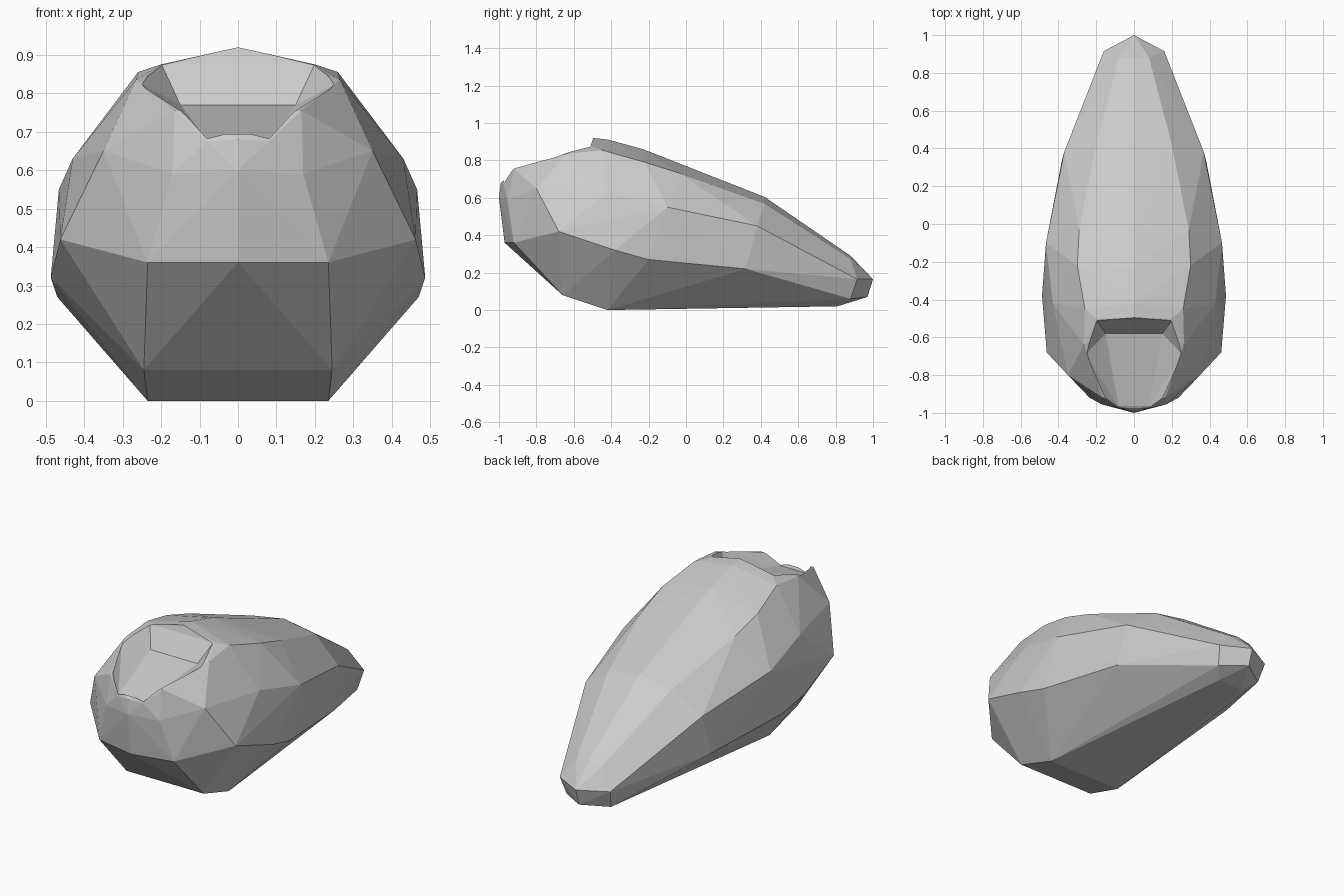
import bpy, bmesh

if "Cube" in bpy.data.objects:
    bpy.data.objects.remove(bpy.data.objects["Cube"])


def hull(name, half):
    """Faceted solid wrapped around mirrored corner points."""
    bm = bmesh.new()
    for x, y, z in half:
        for s in ((1, -1) if x else (1,)):
            bm.verts.new((s * x, y, z))
    bmesh.ops.convex_hull(bm, input=bm.verts[:])
    loose = [v for v in bm.verts if not v.link_faces]
    bmesh.ops.delete(bm, geom=loose, context='VERTS')
    bmesh.ops.recalc_face_normals(bm, faces=bm.faces[:])
    me = bpy.data.meshes.new(name)
    bm.to_mesh(me)
    bm.free()
    ob = bpy.data.objects.new(name, me)
    bpy.context.collection.objects.link(ob)
    return ob


# Rows of corner points running from the blunt front to the narrow tail
underside = [(.235, -.92, .36), (0, -.97, .36), (.245, -.66, .08),
             (.235, -.42, 0), (.08, .81, .02)]
crease = [(.462, -.68, .42), (.487, -.38, .32), (.47, -.2, .27),
          (.385, .32, .22), (.155, .82, .1)]
flank = [(.35, -.8, .65), (.43, -.42, .63), (.466, -.1, .55),
         (.37, .38, .45), (.16, .87, .2)]
shoulder = [(.265, -.64, .835), (.26, -.45, .855), (.3, -.22, .79),
            (.29, -.03, .73), (.2, .42, .57), (.08, .88, .275)]
top = [(.2, -.5, .875), (0, -.5, .92), (0, -.42, .912), (0, -.23, .86),
       (0, -.02, .775), (0, .42, .605), (0, .88, .29)]
snout = [(0, -1, .6), (.17, -.955, .59), (.08, -.975, .675),
         (0, -.99, .68), (.165, -.92, .755)]
tail = [(.16, .915, .165), (.14, .88, .06), (0, 1, .165), (0, .97, .07)]
body = hull("faceted_body", underside + crease + flank + shoulder + top + snout + tail)

# Recess under the brow, sloping down to the snout
recess = hull("brow_recess_cutter", [
    (.2, -.51, .877), (0, -.495, .922), (.15, -.58, .77), (.16, -.645, .768),
    (.255, -.69, .825), (.155, -.91, .752), (0, -.89, .7), (.08, -.97, .678),
    (.2, -.51, 1.1), (.255, -.69, 1.1), (.16, -1.1, 1.0)])
mod = body.modifiers.new("brow_recess", 'BOOLEAN')
mod.object = recess
mod.operation = 'DIFFERENCE'
mod.solver = 'EXACT'
recess.hide_render = True
recess.hide_viewport = True
recess.display_type = 'WIRE'
